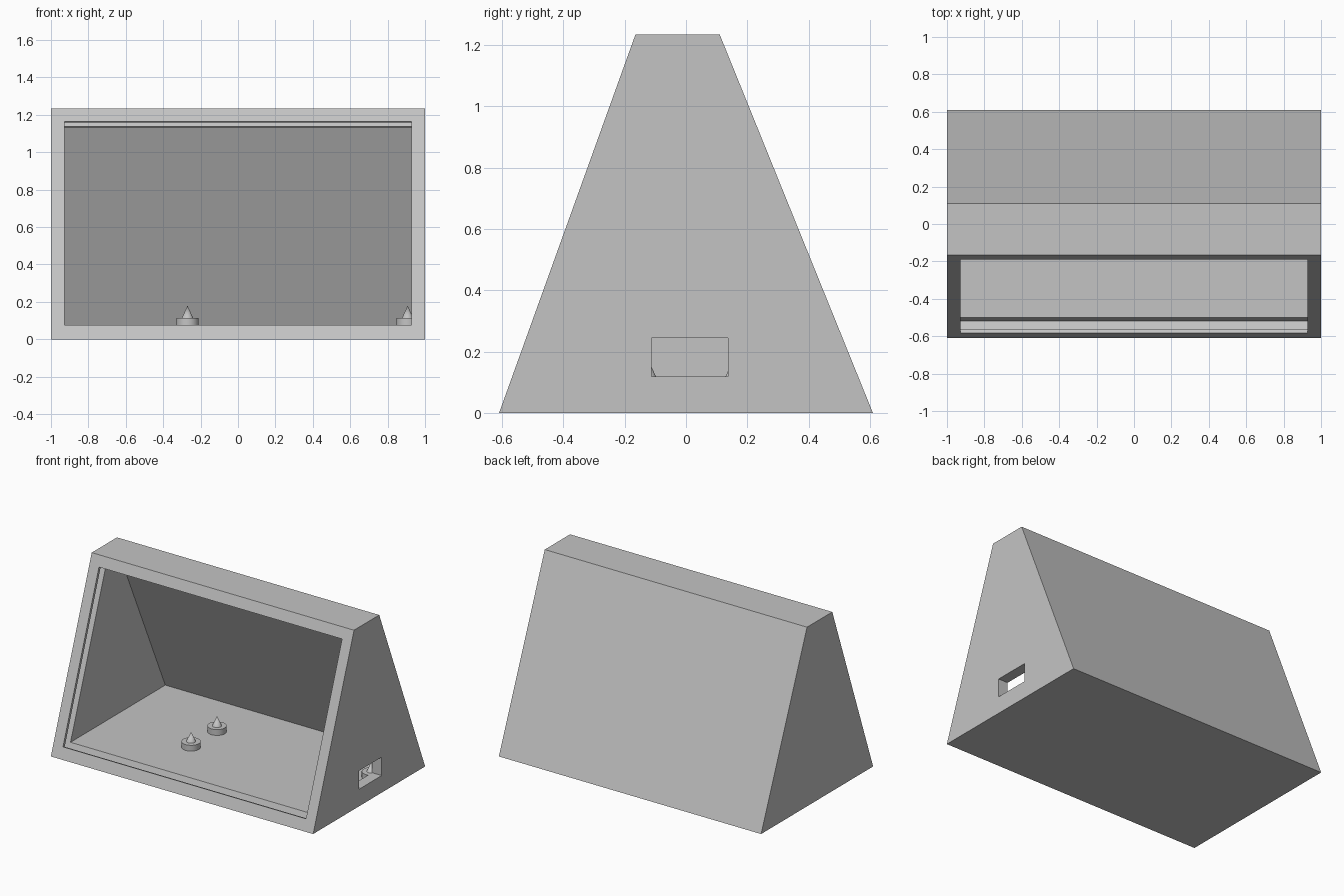
import bpy, bmesh, math
from mathutils import Vector

if "Cube" in bpy.data.objects:
    bpy.data.objects.remove(bpy.data.objects["Cube"])

grey = bpy.data.materials.new("plain grey")
grey.diffuse_color = (0.55, 0.55, 0.55, 1)
grey.use_nodes = True
grey.node_tree.nodes["Principled BSDF"].inputs["Base Color"].default_value = grey.diffuse_color


def prism(name, profile, x0, x1):
    """Extrude a (y, z) profile along x."""
    bm = bmesh.new()
    face = bm.faces.new([bm.verts.new((x0, y, z)) for y, z in profile])
    ext = bmesh.ops.extrude_face_region(bm, geom=[face])
    verts = [v for v in ext["geom"] if isinstance(v, bmesh.types.BMVert)]
    bmesh.ops.translate(bm, verts=verts, vec=(x1 - x0, 0, 0))
    bmesh.ops.recalc_face_normals(bm, faces=bm.faces[:])
    mesh = bpy.data.meshes.new(name)
    bm.to_mesh(mesh)
    bm.free()
    mesh.materials.append(grey)
    obj = bpy.data.objects.new(name, mesh)
    bpy.context.collection.objects.link(obj)
    return obj


# Frame of the sloping front: u runs up the slope, n runs inward
base = Vector((-0.61, 0.0))
u = Vector((0.445, 1.235)).normalized()
n = Vector((u.y, -u.x))


def on_front(a, d):
    return tuple(base + u * a + n * d)


low, high = 0.08, 1.238      # ends of the opening along the slope
inner = 0.927                # half width of the inside

# Wedge housing
housing = prism("housing", [(-0.61, 0), (0.61, 0), (0.11, 1.235), (-0.165, 1.235)], -1, 1)

# Inside space
cavity = prism("cavity_cutter", [(-0.535, 0.075), (0.532, 0.075), (0.035, 1.16), (-0.09, 1.16)],
               -inner, inner)

# Front opening, leading into the inside space
opening = prism("opening_cutter",
                [on_front(low, -0.1), on_front(low, 0.024), (-0.45, 0.09), (-0.07, 1.122),
                 on_front(high, 0.02), on_front(high, -0.1)], -inner, inner)

# Slot around the opening for a sliding panel
slot = prism("panel_slot_cutter",
             [on_front(low - 0.03, 0.02), on_front(low - 0.03, 0.078),
              on_front(high + 0.035, 0.078), on_front(high + 0.035, 0.02)],
             -inner - 0.04, inner + 0.04)

# Cable hole in the right side
hole = prism("cable_hole_cutter", [(-0.112, 0.118), (0.137, 0.118), (0.137, 0.245), (-0.112, 0.245)],
             0.85, 1.1)

for cutter in (cavity, opening, slot, hole):
    mod = housing.modifiers.new(cutter.name, "BOOLEAN")
    mod.operation = "DIFFERENCE"
    mod.solver = "EXACT"
    mod.object = cutter
    cutter.hide_render = True
    cutter.hide_viewport = True


# Standoff pegs: round base with a pointed pin
def peg(name, x, y):
    bm = bmesh.new()
    for r, top, z0, z1 in ((0.06, 0.06, 0.074, 0.115), (0.03, 0.0, 0.114, 0.18)):
        part = bmesh.ops.create_cone(bm, cap_ends=True, segments=32, radius1=r, radius2=top,
                                     depth=z1 - z0)
        bmesh.ops.translate(bm, verts=part["verts"], vec=(x, y, (z0 + z1) / 2))
    mesh = bpy.data.meshes.new(name)
    bm.to_mesh(mesh)
    bm.free()
    mesh.materials.append(grey)
    obj = bpy.data.objects.new(name, mesh)
    bpy.context.collection.objects.link(obj)
    bpy.ops.object.select_all(action="DESELECT")
    obj.select_set(True)
    bpy.context.view_layer.objects.active = obj
    bpy.ops.object.shade_smooth_by_angle(angle=math.radians(30))


for side, x in (("middle", -0.27), ("right", 0.907)):
    for place, y in (("front", -0.126), ("back", 0.157)):
        peg(f"{side}_{place}_peg", x, y)
